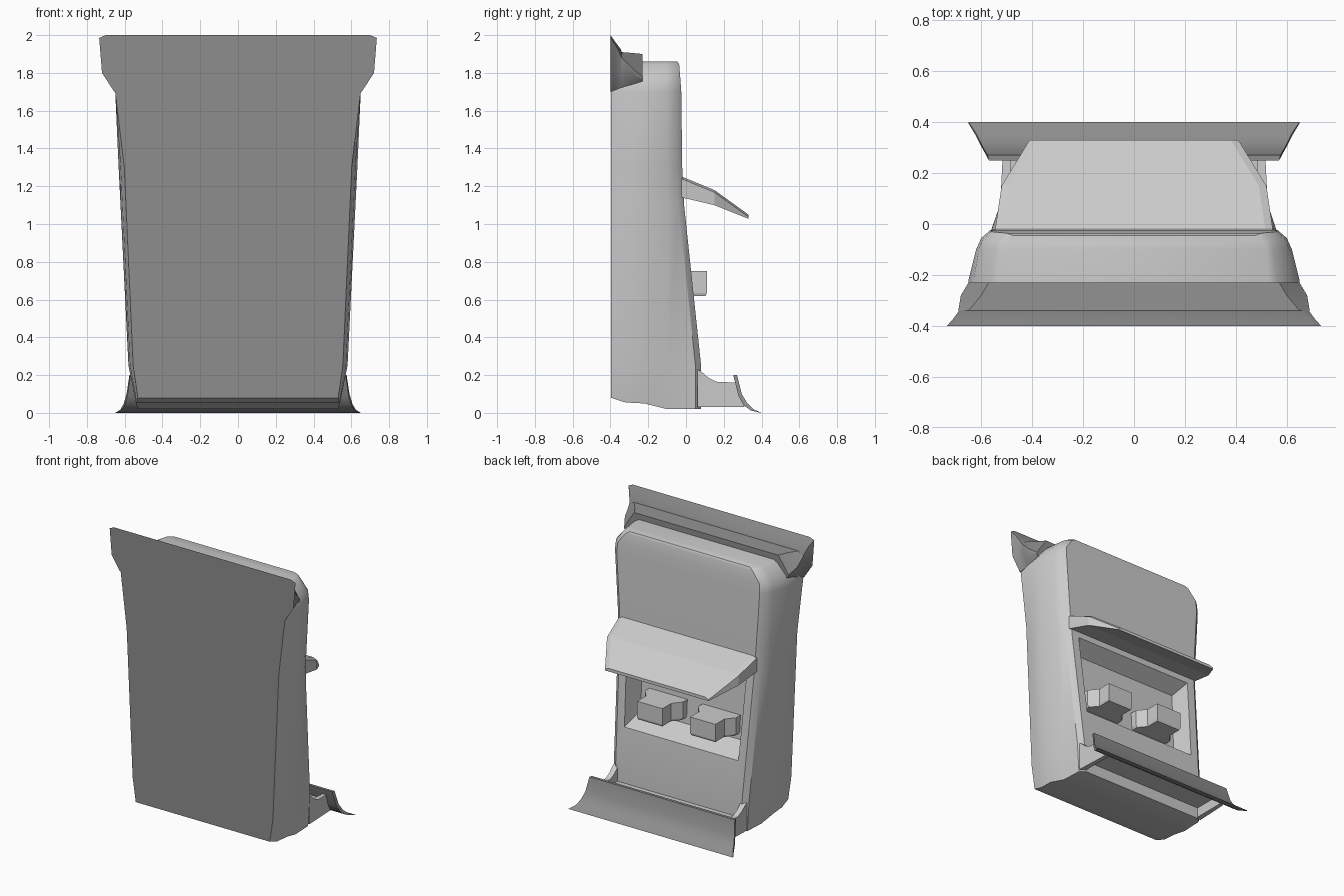
import bpy, bmesh, math

if "Cube" in bpy.data.objects:
    bpy.data.objects.remove(bpy.data.objects["Cube"])


def grey(name, v):
    m = bpy.data.materials.new(name)
    m.diffuse_color = (v, v, v, 1)
    m.use_nodes = True
    m.node_tree.nodes["Principled BSDF"].inputs["Base Color"].default_value = m.diffuse_color
    return m


MID = grey("mid_grey", .52)
DARK = grey("dark_grey", .27)


def finish(name, bm, smooth=None, mat=MID):
    bmesh.ops.recalc_face_normals(bm, faces=bm.faces)
    me = bpy.data.meshes.new(name)
    bm.to_mesh(me)
    bm.free()
    me.materials.append(mat)
    ob = bpy.data.objects.new(name, me)
    bpy.context.collection.objects.link(ob)
    bpy.ops.object.select_all(action='DESELECT')
    bpy.context.view_layer.objects.active = ob
    ob.select_set(True)
    if smooth:
        bpy.ops.object.shade_smooth_by_angle(angle=math.radians(smooth))
    return ob


def loft(name, halves, smooth=None, mat=MID):
    """Skin sections given as half outlines (x > 0), mirrored across x."""
    bm = bmesh.new()
    rings = []
    for h in halves:
        pts = list(h) + [(-x, y, z) for x, y, z in reversed(h)]
        rings.append([bm.verts.new(p) for p in pts])
    n = len(rings[0])
    for a, b in zip(rings, rings[1:]):
        for i in range(n):
            j = (i + 1) % n
            bm.faces.new((a[i], a[j], b[j], b[i]))
    for r in (rings[0], rings[-1]):
        for i in range(n // 2 - 1):
            bm.faces.new((r[i], r[i + 1], r[n - 2 - i], r[n - 1 - i]))
    return finish(name, bm, smooth, mat)


def prism(name, *layers):
    """Solid through a stack of matching polygons."""
    bm = bmesh.new()
    rings = [[bm.verts.new(p) for p in layer] for layer in layers]
    n = len(rings[0])
    for a, b in zip(rings, rings[1:]):
        for i in range(n):
            j = (i + 1) % n
            bm.faces.new((a[i], a[j], b[j], b[i]))
    bm.faces.new(rings[0])
    bm.faces.new(rings[-1])
    return finish(name, bm)


# Housing: tapered sections (z, front x, widest x, back x, back y)
def section(z, xf, xm, xb, yb, lift=(0, 0, 0, 0, 0, 0)):
    xy = [(xf, -.398), (xf * .35 + xm * .65, -.32), (xm, -.22),
          (xm * .4 + xb * .6, -.10), (xb, yb - .03), (xb - .035, yb)]
    return [(x, y, z + d) for (x, y), d in zip(xy, lift)]


body = loft("housing", [
    section(.02, .53, .54, .52, .08, (.06, .035, .03, 0, 0, 0)),
    section(.25, .555, .58, .535, .08),
    section(1.10, .593, .622, .565, -.01),
    section(1.30, .602, .632, .575, -.02),
    section(1.70, .65, .65, .60, -.025),
    section(1.77, .65, .63, .595, -.03),
    section(1.845, .56, .56, .535, -.036),
    section(1.86, .53, .53, .51, -.045),
], 35)

# Dark front plate
body.data.materials.append(DARK)
for p in body.data.polygons:
    if p.normal.y < -.99:
        p.material_index = 1

# Recessed bay cut into the back face
cutter = loft("bay_cutter", [
    [(.48, .08, 1.16), (.455, .08, .49)],
    [(.475, 0, 1.10), (.45, .047, .51)],
    [(.43, -.12, 1.03), (.42, -.09, .58)],
])
cutter.hide_render = True
bpy.ops.object.select_all(action='DESELECT')
bpy.context.view_layer.objects.active = body
body.select_set(True)
mod = body.modifiers.new("bay", 'BOOLEAN')
mod.operation = 'DIFFERENCE'
mod.solver = 'EXACT'
mod.object = cutter
bpy.ops.object.modifier_apply(modifier="bay")
bpy.data.objects.remove(cutter)

# Flared flange around the top of the front plate
flange = [
    (-.40, (.70, 2.0), (.735, 1.985), (.72, 1.80), (.655, 1.70)),
    (-.375, (.69, 1.965), (.712, 1.95), (.70, 1.80), (.65, 1.71)),
    (-.345, (.66, 1.925), (.69, 1.89), (.685, 1.80), (.645, 1.72)),
    (-.34, (.65, 1.91), (.69, 1.88), (.685, 1.80), (.645, 1.72)),
    (-.28, (.60, 1.905), (.68, 1.82), (.675, 1.79), (.64, 1.74)),
    (-.23, (.57, 1.90), (.65, 1.78), (.65, 1.765), (.63, 1.75)),
]
loft("top_flange", [[(x, y, z) for x, z in pts] for y, *pts in flange], 30, DARK)

# Visor over the bay: (y, half width, top z, bottom z)
loft("visor", [[(x - .03, y, t), (x, y, t - .012), (x, y, b)] for y, x, t, b in [
    (-.06, .548, 1.262, 1.15), (-.02, .545, 1.25, 1.14),
    (.15, .52, 1.18, 1.10), (.33, .41, 1.05, 1.028)]])

# Two stepped dispensing heads with a small chamfer underneath
plan = [(-.10, .11), (.10, .11), (.10, .01), (.15, -.05), (.15, -.14), (-.15, -.14),
        (-.15, -.05), (-.10, .01)]
for s, side in ((1, "left"), (-1, "right")):
    prism("head_" + side, *[[(s * .21 + x * k, y * k, z) for x, y in plan]
                            for z, k in ((.62, .95), (.635, 1), (.75, 1))])

# Curved tray lip: outer and inner points (x, y, z)
loft("tray_lip", [
    [(.65, .40, 0), (.65, .395, 0)],
    [(.622, .36, .018), (.62, .345, .012)],
    [(.605, .325, .05), (.60, .305, .04)],
    [(.59, .295, .10), (.585, .278, .09)],
    [(.575, .27, .20), (.57, .25, .20)],
], 40, DARK)

# Raised tray floor
loft("tray_floor", [[(.50, y, .12), (.50, y, .10)] for y in (.06, .285)])

# Tray side arms
arm = [(.06, .23), (.08, .22), (.12, .185), (.16, .165), (.265, .16), (.285, .10), (.31, .03), (.06, .03)]
for s, side in ((1, "left"), (-1, "right")):
    prism("tray_arm_" + side, [(s * .485, y, z) for y, z in arm],
          [(s * (.525 - .05 * max(0, y - .08)), y, z) for y, z in arm])
